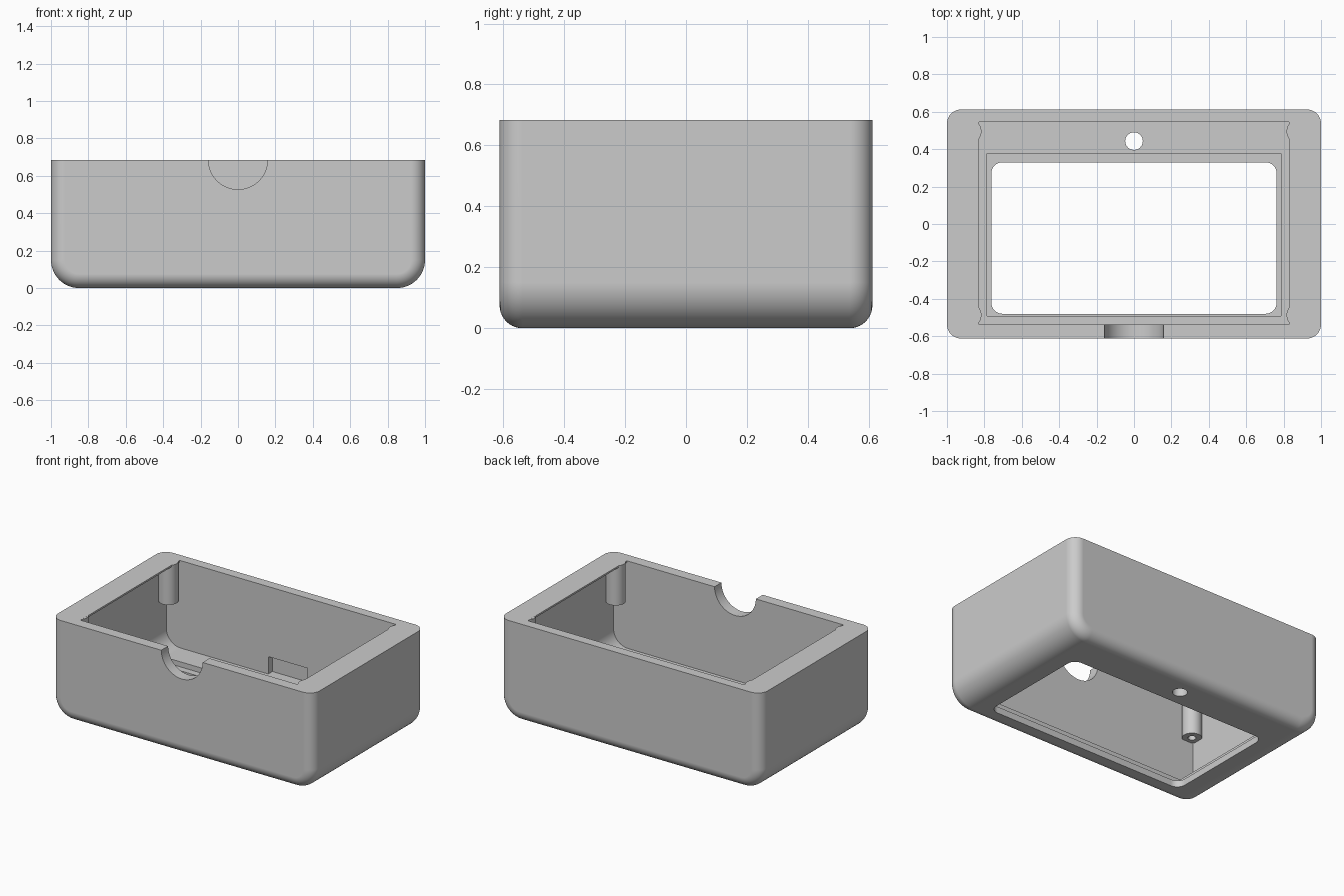
import bpy, bmesh
from math import pi, sin, cos

if "Cube" in bpy.data.objects:
    bpy.data.objects.remove(bpy.data.objects["Cube"], do_unlink=True)

HALF_X, HALF_Y, HEIGHT = 1.0, 0.612, 0.684
FLOOR, LIP = 0.08, 0.012
IN_FRONT, IN_BACK = -0.537, 0.545

grey = bpy.data.materials.new("plain_grey")
grey.use_nodes = True
grey.diffuse_color = (0.6, 0.6, 0.6, 1)
grey.node_tree.nodes["Principled BSDF"].inputs["Base Color"].default_value = (0.6, 0.6, 0.6, 1)


def outline(u0, u1, v0, v1, low, high=0.0, steps=14):
    """Rectangle with rounded low corners and optionally rounded high corners."""
    pts = []
    for u, v, su, sv, start, r in ((u0, v0, 1, 1, pi, low), (u1, v0, -1, 1, 1.5 * pi, low),
                                   (u1, v1, -1, -1, 0, high), (u0, v1, 1, -1, pi / 2, high)):
        if r == 0:
            pts.append((u, v))
            continue
        for i in range(steps + 1):
            a = start + i / steps * pi / 2
            pts.append((u + su * r + r * cos(a), v + sv * r + r * sin(a)))
    return pts


def prism(name, pts, a, b, along="z", bevel=0.0):
    """Extrude an outline from a to b along y or z."""
    bm = bmesh.new()
    rings = [[bm.verts.new((u, d, v) if along == "y" else (u, v, d)) for u, v in pts]
             for d in (a, b)]
    bm.faces.new(rings[0])
    bm.faces.new(rings[1][::-1])
    n = len(pts)
    for i in range(n):
        j = (i + 1) % n
        bm.faces.new((rings[0][i], rings[1][i], rings[1][j], rings[0][j]))
    bmesh.ops.recalc_face_normals(bm, faces=bm.faces)
    if bevel:
        top = max(v for u, v in pts) - 1e-4
        edges = [e for e in bm.edges
                 if abs(e.verts[0].co.y - e.verts[1].co.y) < 1e-5
                 and min(v.co.z for v in e.verts) < top]
        bmesh.ops.bevel(bm, geom=edges, offset=bevel, offset_type="OFFSET",
                        segments=10, profile=0.5, affect="EDGES")
    mesh = bpy.data.meshes.new(name)
    bm.to_mesh(mesh)
    bm.free()
    mesh.materials.append(grey)
    obj = bpy.data.objects.new(name, mesh)
    bpy.context.collection.objects.link(obj)
    return obj


def circle(x, y, r, n=40):
    return [(x + r * cos(2 * pi * i / n), y + r * sin(2 * pi * i / n)) for i in range(n)]


def activate(obj):
    bpy.ops.object.select_all(action="DESELECT")
    obj.select_set(True)
    bpy.context.view_layer.objects.active = obj


def cut(obj, cutter):
    """Subtract a cutter and discard it."""
    cutter.hide_render = True
    activate(obj)
    mod = obj.modifiers.new("cut", "BOOLEAN")
    mod.operation, mod.solver, mod.object = "DIFFERENCE", "EXACT", cutter
    bpy.ops.object.modifier_apply(modifier=mod.name)
    bpy.data.objects.remove(cutter, do_unlink=True)


def finish(obj):
    activate(obj)
    bpy.ops.object.shade_smooth_by_angle(angle=pi / 6)
    obj.modifiers.new("even_normals", "WEIGHTED_NORMAL").keep_sharp = True


# Outer shell with wide side radii and tighter front and back edges
shell = prism("case_shell", outline(-HALF_X, HALF_X, 0, HEIGHT, 0.15),
              -HALF_Y, HALF_Y, "y", bevel=0.075)

# Hollow interior beneath the thin side lips, then the opening at the top
cut(shell, prism("cavity", outline(-0.93, 0.93, FLOOR, HEIGHT - LIP, 0.11), IN_FRONT, IN_BACK, "y"))
cut(shell, prism("top_opening", outline(-0.828, 0.828, IN_FRONT, IN_BACK, 0), 0.5, 0.8))

# Floor recess, display window and round hole
cut(shell, prism("floor_recess", outline(-0.787, 0.787, -0.492, 0.377, 0), 0.045, 0.2))
cut(shell, prism("window", outline(-0.763, 0.763, -0.48, 0.33, 0.06, 0.06), -0.1, 0.2))
cut(shell, prism("round_hole", circle(0, 0.443, 0.047), -0.1, 0.2))

# Shallow pocket inside the back wall
cut(shell, prism("back_pocket", outline(-0.15, 0.15, FLOOR, 0.2, 0), 0.5, 0.59, "y"))

# Half-round notch in the front wall
cut(shell, prism("cable_notch", circle(0, HEIGHT + 0.001, 0.158, 64), -0.8, -0.4, "y"))
finish(shell)

# Four corner screw posts hanging from the lips
for side, x in (("right", -0.878), ("left", 0.878)):
    for end, y in (("front", -0.487), ("back", 0.495)):
        post = prism(f"{end}_{side}_post", circle(x, y, 0.0625), 0.41, HEIGHT - 0.0005)
        cut(post, prism("screw_hole", circle(x, y, 0.025, 24), 0.3, 0.6))
        finish(post)
